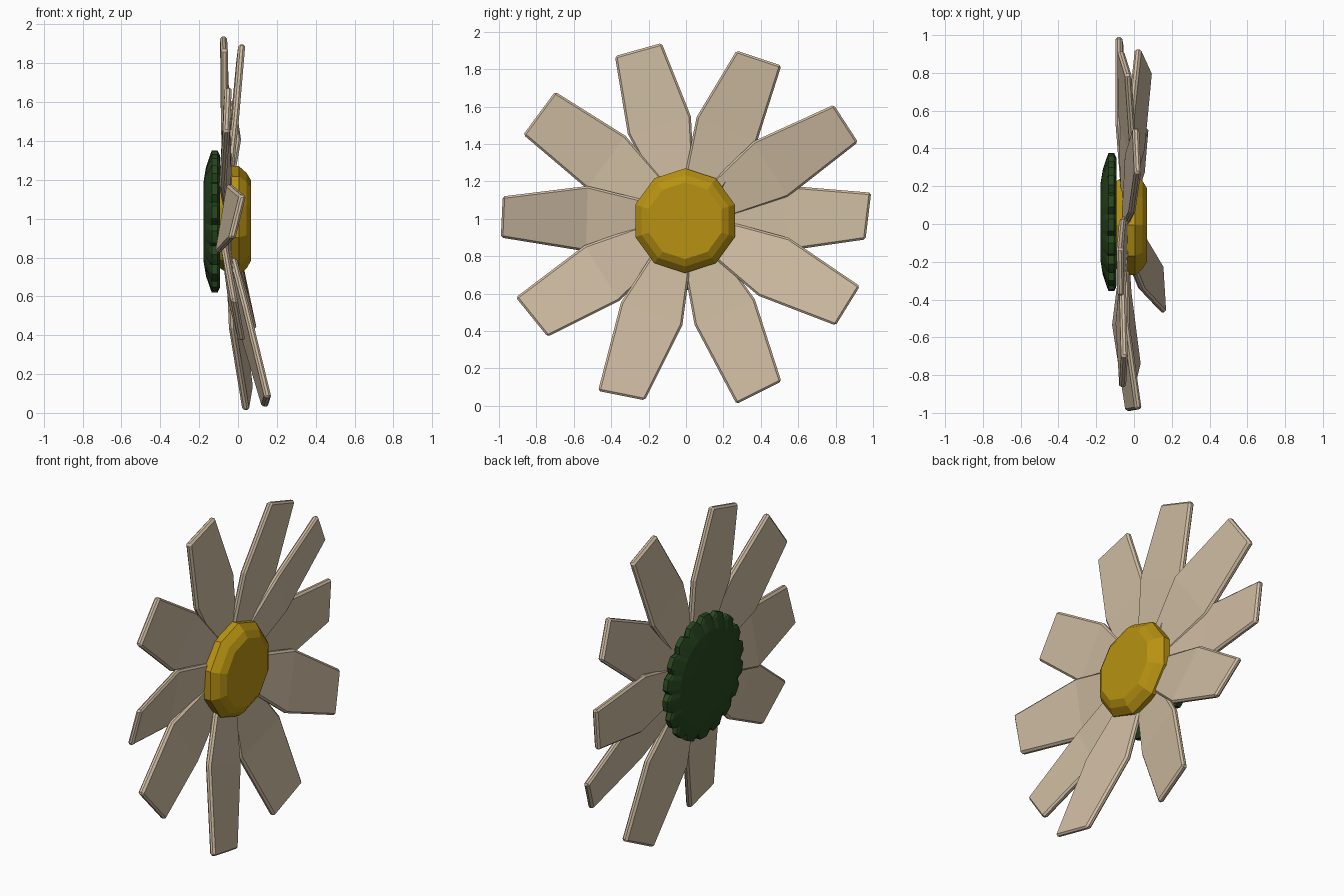
import bpy, bmesh, math
from mathutils import Vector

if "Cube" in bpy.data.objects:
    bpy.data.objects.remove(bpy.data.objects["Cube"])

def material(name, rgb):
    m = bpy.data.materials.new(name)
    m.diffuse_color = (*rgb, 1)
    m.use_nodes = True
    m.node_tree.nodes["Principled BSDF"].inputs["Base Color"].default_value = m.diffuse_color
    return m

def finish(name, bm, mat, bevel=0):
    bmesh.ops.recalc_face_normals(bm, faces=bm.faces)
    me = bpy.data.meshes.new(name)
    bm.to_mesh(me)
    bm.free()
    ob = bpy.data.objects.new(name, me)
    bpy.context.collection.objects.link(ob)
    me.materials.append(mat)
    if bevel:
        b = ob.modifiers.new("bevel", "BEVEL")
        b.width, b.segments = bevel, 1
        b.limit_method, b.angle_limit = "ANGLE", math.radians(40)
    return ob

cream = material("petal_cream", (0.62, 0.50, 0.36))
gold = material("centre_gold", (0.48, 0.29, 0.006))
green = material("leaf_green", (0.02, 0.06, 0.013))

# Petals: two tip corners (y, z, x), clockwise seen from +x, then x of the two middle corners
petals = [
    ((-0.38, 1.87, -0.07), (-0.13, 1.94, -0.075), -0.07, -0.06),
    ((0.27, 1.90, 0.02), (0.51, 1.82, 0.01), -0.01, -0.03),
    ((0.79, 1.61, -0.03), (0.92, 1.41, -0.07), 0.0, -0.07),
    ((0.99, 1.14, -0.08), (0.96, 0.89, -0.075), -0.08, -0.06),
    ((0.93, 0.64, 0.02), (0.80, 0.43, 0.08), -0.02, 0.04),
    ((0.51, 0.13, 0.06), (0.27, 0.01, 0.04), 0.01, -0.03),
    ((-0.22, 0.03, 0.14), (-0.47, 0.08, 0.155), 0.02, 0.04),
    ((-0.74, 0.37, 0.02), (-0.91, 0.58, -0.02), -0.03, -0.07),
    ((-0.99, 0.90, -0.03), (-0.98, 1.12, 0.025), -0.10, -0.04),
    ((-0.87, 1.45, -0.06), (-0.70, 1.68, -0.05), -0.08, -0.06),
]
CENTRE = Vector((0, 0, 0.99))

def petal(i, a, b, mid_a, mid_b):
    ta, tb = Vector((a[2], a[0], a[1])), Vector((b[2], b[0], b[1]))
    out = (ta + tb) / 2 - CENTRE
    out.x = 0
    out.normalize()
    side = Vector((0, out.z, -out.y))
    rows = []
    for r, half, xa, xb in ((0.15, 0.09, -0.05, -0.045), (0.53, 0.175, mid_a, mid_b)):
        c = CENTRE + out * r
        rows.append((c - side * half + Vector((xa, 0, 0)), c + side * half + Vector((xb, 0, 0))))
    rows.append((ta, tb))
    bm = bmesh.new()
    grid = [[[bm.verts.new(p + Vector((dx, 0, 0))) for p in row] for row in rows]
            for dx in (-0.018, 0.018)]
    for g in grid:
        for k in range(2):
            bm.faces.new((g[k][0], g[k][1], g[k + 1][1], g[k + 1][0]))
    rim = [[g[0][0], g[1][0], g[2][0], g[2][1], g[1][1], g[0][1]] for g in grid]
    for k in range(6):
        n = (k + 1) % 6
        bm.faces.new((rim[0][k], rim[0][n], rim[1][n], rim[1][k]))
    finish(f"petal_{i + 1}", bm, cream, 0.011)

for i, p in enumerate(petals):
    petal(i, *p)

def disc(name, rings, sides, centre, mat, scallop=None):
    """Loft rings of (x, radius, scallop depth) around the x axis and cap both ends."""
    bm = bmesh.new()
    loops = []
    for x, r, depth in rings:
        loop = []
        for k in range(sides):
            t = math.tau * (k + 0.5) / sides
            rr = r - (depth if scallop and k % scallop == 0 else 0)
            loop.append(bm.verts.new((x, rr * math.cos(t) + centre[0], rr * math.sin(t) + centre[1])))
        loops.append(loop)
    for lo, hi in zip(loops, loops[1:]):
        for k in range(sides):
            n = (k + 1) % sides
            bm.faces.new((lo[k], lo[n], hi[n], hi[k]))
    bm.faces.new(loops[0])
    bm.faces.new(loops[-1])
    return finish(name, bm, mat)

# Faceted flower centre
disc("flower_centre", [(-0.10, 0.24, 0), (-0.04, 0.28, 0), (0.005, 0.28, 0), (0.045, 0.245, 0),
                       (0.068, 0.205, 0)], 10, (-0.005, 0.99), gold)

# Scalloped green backing
disc("green_backing", [(-0.178, 0.20, 0), (-0.165, 0.28, 0), (-0.143, 0.345, 0.02),
                       (-0.135, 0.366, 0.035), (-0.105, 0.366, 0.035), (-0.093, 0.34, 0.02)],
     72, (0.01, 0.985), green, 4)
